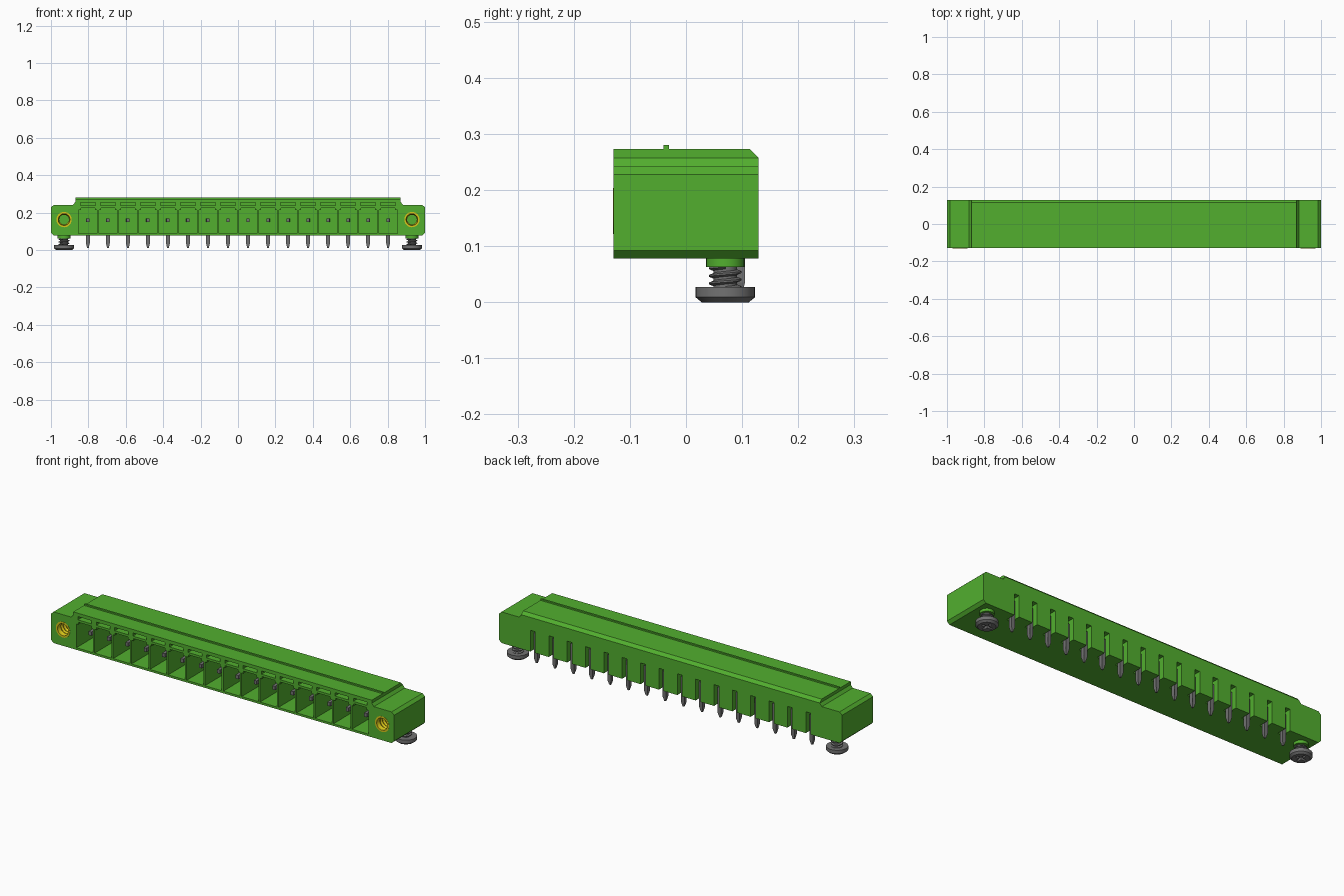
import bpy, bmesh, math
from mathutils import Vector, Matrix

if "Cube" in bpy.data.objects:
    bpy.data.objects.remove(bpy.data.objects["Cube"])

PITCH, COUNT = 0.107, 16
XS = [(i - (COUNT - 1) / 2) * PITCH for i in range(COUNT)]
FRONT, BACK = -0.129, 0.129
BASE, TOP = 0.078, 0.273
FLANGE_X, SCREW_Y, HOLE_Z, PIN_Z = 0.93, 0.07, 0.163, 0.16


def material(name, rgb):
    m = bpy.data.materials.new(name)
    m.use_nodes = True
    m.diffuse_color = (*rgb, 1)
    m.node_tree.nodes["Principled BSDF"].inputs["Base Color"].default_value = (*rgb, 1)
    return m


GREEN = material("green plastic", (0.085, 0.43, 0.028))
GREY = material("grey metal", (0.17, 0.17, 0.17))
YELLOW = material("yellow brass", (0.68, 0.56, 0.01))


def finish(bm, name, mat, smooth=False):
    bmesh.ops.recalc_face_normals(bm, faces=bm.faces)
    me = bpy.data.meshes.new(name)
    bm.to_mesh(me)
    bm.free()
    ob = bpy.data.objects.new(name, me)
    bpy.context.collection.objects.link(ob)
    me.materials.append(mat)
    if smooth:
        bpy.ops.object.select_all(action='DESELECT')
        ob.select_set(True)
        bpy.context.view_layer.objects.active = ob
        bpy.ops.object.shade_smooth_by_angle(angle=math.radians(35))
    return ob


def prism(bm, outline, y0, y1):
    """Extrude an x-z outline from y0 to y1."""
    f = bm.faces.new([bm.verts.new((x, y0, z)) for x, z in outline])
    new = bmesh.ops.extrude_face_region(bm, geom=[f])["geom"]
    for v in new:
        if isinstance(v, bmesh.types.BMVert):
            v.co.y = y1


def box(bm, x0, x1, y0, y1, z0, z1):
    prism(bm, [(x0, z0), (x1, z0), (x1, z1), (x0, z1)], y0, y1)


def disc(x, z, r, n=32):
    return [(x + r * math.cos(2 * math.pi * i / n), z + r * math.sin(2 * math.pi * i / n))
            for i in range(n)]


def lathe(bm, profile, centre, axis, closed=False, steps=32):
    """Revolve (radius, height) points about an axis through the centre."""
    axis = Vector(axis)
    verts = [bm.verts.new(Vector(centre) + Vector((r, 0, 0)) + axis * h) for r, h in profile]
    edges = [bm.edges.new(p) for p in zip(verts, verts[1:])]
    if closed:
        edges.append(bm.edges.new((verts[-1], verts[0])))
    bmesh.ops.spin(bm, geom=verts + edges, cent=centre, axis=axis,
                   angle=2 * math.pi, steps=steps)
    bmesh.ops.remove_doubles(bm, verts=bm.verts, dist=1e-5)


def cut(ob, bm):
    cutter = finish(bm, "cutter", GREEN)
    cutter.hide_render = True
    mod = ob.modifiers.new("cut", 'BOOLEAN')
    mod.operation, mod.solver, mod.object = 'DIFFERENCE', 'EXACT', cutter
    bpy.context.view_layer.objects.active = ob
    bpy.ops.object.modifier_apply(modifier=mod.name)
    bpy.data.objects.remove(cutter)


# Housing with lowered screw flanges
half = [(0.985, BASE), (1, 0.092), (1, 0.228), (0.985, 0.242),
        (0.882, 0.242), (0.87, 0.257), (0.87, TOP)]
bm = bmesh.new()
prism(bm, half + [(-x, z) for x, z in reversed(half)], FRONT, BACK)
housing = finish(bm, "housing", GREEN)

# Sockets, coding slots, rear pin slots and insert holes
bm = bmesh.new()
for x in XS:
    side = [(0.049, 0.089), (0.049, 0.214), (0.038, 0.214), (0.038, 0.226)]
    prism(bm, [(x + a, z) for a, z in side] + [(x - a, z) for a, z in reversed(side)],
          FRONT - 0.02, 0.035)
    box(bm, x - 0.04, x + 0.04, FRONT - 0.02, FRONT + 0.04, 0.238, 0.255)
    box(bm, x - 0.014, x + 0.014, 0.075, BACK + 0.02, BASE - 0.02, 0.19)
for s in (-1, 1):
    prism(bm, disc(s * FLANGE_X, HOLE_Z, 0.041), FRONT - 0.02, FRONT + 0.11)
cut(housing, bm)

# Bevelled rear top edge
bm = bmesh.new()
box(bm, -1.1, 1.1, -0.03, 0.03, -0.03, 0.03)
s45 = 0.03 * math.sqrt(2) - 0.0155 / 2
bm.transform(Matrix.Translation((0, BACK + s45 - 0.0078, TOP + s45 - 0.0078 + 0.0155))
             @ Matrix.Rotation(math.radians(45), 4, 'X'))
bm.free()
bm = bmesh.new()
wedge = [(BACK - 0.015, TOP), (BACK + 0.015, TOP - 0.03),
         (BACK + 0.03, TOP + 0.03), (BACK - 0.045, TOP + 0.03)]
f = bm.faces.new([bm.verts.new((-1.1, y, z)) for y, z in wedge])
for v in bmesh.ops.extrude_face_region(bm, geom=[f])["geom"]:
    if isinstance(v, bmesh.types.BMVert):
        v.co.x = 1.1
cut(housing, bm)

# Ridge along the top
bm = bmesh.new()
box(bm, -0.87, 0.87, -0.04, -0.03, TOP - 0.002, 0.28)
finish(bm, "top_ridge", GREEN)

# Bent contact pins with pointed tips
for i, x in enumerate(XS):
    bm = bmesh.new()
    w = 0.01
    box(bm, x - w, x + w, -0.085, 0.105, PIN_Z - w, PIN_Z + w)
    tip = 0.004
    prism(bm, [(x - w, PIN_Z), (x - w, 0.035), (x - tip, 0.01),
               (x + tip, 0.01), (x + w, 0.035), (x + w, PIN_Z)], 0.085, 0.105)
    for v in bm.verts:
        if v.co.z < 0.02:
            v.co.y = 0.095 + (v.co.y - 0.095) * 0.4
        elif v.co.y < -0.08:
            v.co.x = x + (v.co.x - x) * 0.8
    finish(bm, f"contact_pin_{i + 1}", GREY)

for side, s in (("left", 1), ("right", -1)):
    x = s * FLANGE_X

    # Threaded brass insert
    bm = bmesh.new()
    teeth = [(0.031 if k % 2 else 0.026, 0.1 - k * 0.01) for k in range(10)]
    lathe(bm, [(0.041, 0), (0.041, 0.1)] + teeth + [(0.031, 0)],
          (x, FRONT - 0.001, HOLE_Z), (0, 1, 0), closed=True)
    finish(bm, f"brass_insert_{side}", YELLOW, True)

    # Boss under the flange
    bm = bmesh.new()
    lathe(bm, [(0, 0.09), (0.034, 0.09), (0.034, 0.063), (0, 0.063)],
          (x, SCREW_Y, 0), (0, 0, 1))
    finish(bm, f"screw_boss_{side}", GREEN, True)

    # Screw head with cross recess
    bm = bmesh.new()
    lathe(bm, [(0, 0), (0.042, 0), (0.053, 0.009), (0.053, 0.027), (0, 0.027)],
          (x, SCREW_Y, 0), (0, 0, 1))
    head = finish(bm, f"screw_head_{side}", GREY, True)
    bm = bmesh.new()
    a, b = 0.006, 0.028
    cross = [(a, a), (a, b), (-a, b), (-a, a), (-b, a), (-b, -a),
             (-a, -a), (-a, -b), (a, -b), (a, -a), (b, -a), (b, a)]
    prism(bm, cross, -0.02, 0.014)
    bm.transform(Matrix.Translation((x, SCREW_Y, 0)) @ Matrix.Rotation(math.pi / 2, 4, 'X')
                 @ Matrix.Scale(-1, 4, (0, 1, 0)))
    for v in bm.verts:
        v.co.z = 0.014 if v.co.z > 0 else -0.02
    cut(head, bm)

    # Screw shank with helical thread
    bm = bmesh.new()
    lathe(bm, [(0, 0.02), (0.021, 0.02), (0.021, 0.07), (0, 0.07)],
          (x, SCREW_Y, 0), (0, 0, 1))
    tooth = [bm.verts.new((x + r, SCREW_Y, z)) for r, z in
             ((0.019, 0.018), (0.029, 0.022), (0.029, 0.025), (0.019, 0.029))]
    face = bm.faces.new(tooth)
    turns, per_turn, lead = 3, 24, 0.0135
    bmesh.ops.spin(bm, geom=[face], cent=(x, SCREW_Y, 0), axis=(0, 0, 1),
                   dvec=(0, 0, lead / per_turn), angle=turns * 2 * math.pi,
                   steps=turns * per_turn)
    finish(bm, f"screw_shank_{side}", GREY, True)
